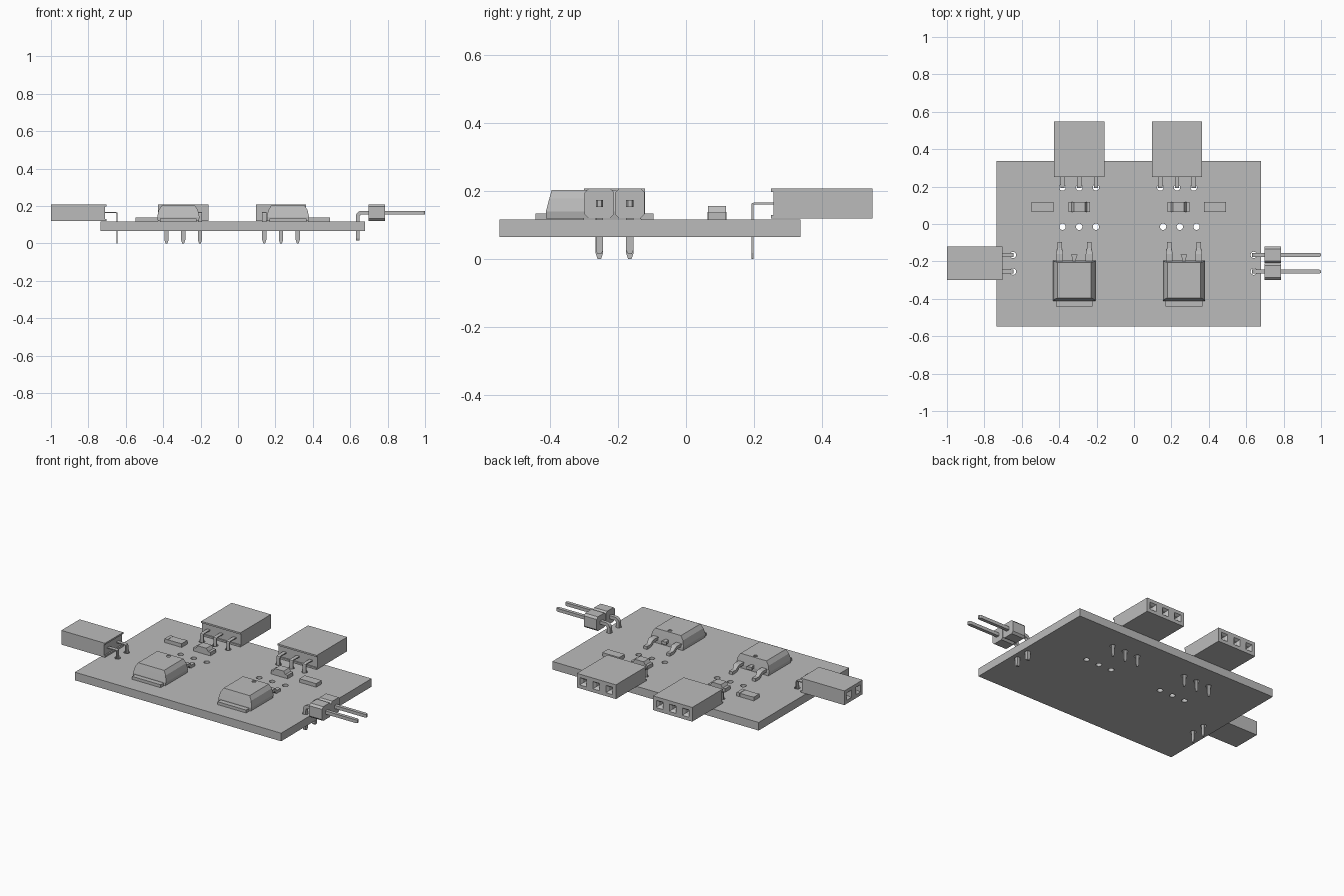
import bpy, bmesh, math
from mathutils import Matrix, Vector

cube = bpy.data.objects.get("Cube")
if cube:
    bpy.data.objects.remove(cube)

grey = bpy.data.materials.new("plain_grey")
grey.use_nodes = True
grey.diffuse_color = (0.5, 0.5, 0.5, 1)
grey.node_tree.nodes["Principled BSDF"].inputs["Base Color"].default_value = (0.5, 0.5, 0.5, 1)

TOP, BASE = 0.116, 0.066      # board surfaces
PIN_Z = 0.164                 # height of horizontal pins
PITCH = 0.0895


def add_loft(bm, rings):
    """Skin a list of point rings and cap both ends."""
    loops = [[bm.verts.new(p) for p in ring] for ring in rings]
    n = len(loops[0])
    for a, b in zip(loops, loops[1:]):
        for i in range(n):
            j = (i + 1) % n
            bm.faces.new((a[i], a[j], b[j], b[i]))
    bm.faces.new(loops[0][::-1])
    bm.faces.new(loops[-1])


def rect(x0, x1, y0, y1, z):
    return [(x0, y0, z), (x1, y0, z), (x1, y1, z), (x0, y1, z)]


def add_box(bm, x0, x1, y0, y1, z0, z1):
    add_loft(bm, [rect(x0, x1, y0, y1, z0), rect(x0, x1, y0, y1, z1)])


def add_strip(bm, path, v, widths, thick):
    """Sweep a flat strip along a path of (u, z) points."""
    pts = [Vector(p) for p in path]
    rings = []
    for i, p in enumerate(pts):
        a = (p - pts[i - 1]).normalized() if i else None
        b = (pts[i + 1] - p).normalized() if i < len(pts) - 1 else None
        a, b = a or b, b or a
        t = (a + b).normalized()
        n = Vector((-t.y, t.x)) * thick / 2 / max(t.dot(a), 0.5)
        w = widths[i] / 2
        rings.append([(p.x + s * n.x, v + q * w, p.y + s * n.y)
                      for s, q in ((-1, -1), (1, -1), (1, 1), (-1, 1))])
    add_loft(bm, rings)


def finish(bm, name, matrix=Matrix()):
    bmesh.ops.recalc_face_normals(bm, faces=bm.faces)
    bm.transform(matrix)
    me = bpy.data.meshes.new(name)
    bm.to_mesh(me)
    bm.free()
    me.materials.append(grey)
    ob = bpy.data.objects.new(name, me)
    bpy.context.collection.objects.link(ob)
    return ob


def cut(ob, cutter):
    cutter.hide_render = True
    bpy.ops.object.select_all(action="DESELECT")
    bpy.context.view_layer.objects.active = ob
    ob.select_set(True)
    mod = ob.modifiers.new("cut", "BOOLEAN")
    mod.object, mod.solver = cutter, "EXACT"
    bpy.ops.object.modifier_apply(modifier="cut")
    bpy.data.objects.remove(cutter)


def place(x, y, angle):
    return Matrix.Translation((x, y, 0)) @ Matrix.Rotation(math.radians(angle), 4, "Z")


holes = []


def pin_offsets(count):
    return [(i - (count - 1) / 2) * PITCH for i in range(count)]


def socket(name, x, y, angle, count):
    """Right-angle socket; local +x is the mating direction."""
    m = place(x, y, angle)
    half = count * PITCH / 2
    bm = bmesh.new()
    add_box(bm, 0.055, 0.354, -half, half, 0.12, 0.208)
    body = finish(bm, name + "_housing", m)
    # funnel openings and the slot along the pin side
    bm = bmesh.new()
    add_box(bm, 0.04, 0.063, -half - 0.01, half + 0.01, 0.13, 0.198)
    for v in pin_offsets(count):
        rings = []
        for u, h in ((0.15, 0.013), (0.34, 0.013), (0.3545, 0.023)):
            rings.append([(u, v + a * h, PIN_Z + b * h)
                          for a, b in ((-1, -1), (1, -1), (1, 1), (-1, 1))])
        add_loft(bm, rings)
    cut(body, finish(bm, name + "_cutter", m))
    # flat bent pins with pointed tails
    bm = bmesh.new()
    path = [(0.07, PIN_Z), (0.006, PIN_Z), (0.001, PIN_Z - 0.002),
            (0, PIN_Z - 0.007), (0, 0.018), (0, 0)]
    for v in pin_offsets(count):
        add_strip(bm, path, v, [0.022] * 5 + [0.01], 0.006)
        holes.append(m @ Vector((0, v, 0)))
    finish(bm, name + "_pins", m)


socket("rear_right_socket", -0.293, 0.195, 90, 3)
socket("rear_left_socket", 0.23, 0.195, 90, 3)
socket("side_socket", -0.647, -0.21, 180, 2)

# right-angle pin header
m = place(0.64, -0.21, 0)
blocks, pins = bmesh.new(), bmesh.new()
bend = [(0.022 - 0.022 * math.sin(a), PIN_Z - 0.022 + 0.022 * math.cos(a))
        for a in (math.radians(d) for d in range(0, 91, 18))]
path = [(0.36, PIN_Z), (0.352, PIN_Z)] + bend + [(0, 0.026), (0, 0.016)]
for v in pin_offsets(2):
    h, c = PITCH / 2 - 0.001, 0.012
    k = h - c
    octagon = [(h, -k), (h, k), (k, h), (-k, h), (-h, k), (-h, -k), (-k, -h), (k, -h)]
    add_loft(blocks, [[(u, v + a, PIN_Z + b) for a, b in octagon] for u in (0.057, 0.145)])
    add_strip(pins, path, v, [0.012] + [0.021] * (len(path) - 2) + [0.012], 0.02)
    holes.append(m @ Vector((0, v, 0)))
finish(blocks, "header_blocks", m)
finish(pins, "header_pins", m)


def transistor(name, x):
    """Surface-mount power package with rear gull-wing legs and a front tab."""
    m = place(x, 0, 0)
    bm = bmesh.new()
    w, y0, y1 = 0.113, -0.412, -0.195
    rings = []
    for z, dx, dy in ((0.119, 0.004, 0), (0.14, 0, 0), (0.178, 0.008, 0.01), (0.203, 0.024, 0.017)):
        rings.append(rect(-w + dx, w - dx, y0 + dy, y1 - dy * 0.6, z))
    add_loft(bm, rings)
    body = finish(bm, name + "_body", m)
    bm = bmesh.new()
    bmesh.ops.create_cone(bm, cap_ends=True, segments=20, radius1=0.012, radius2=0.012, depth=0.01,
                          matrix=Matrix.Translation((0, -0.225, 0.203)))
    cut(body, finish(bm, name + "_dimple_cutter", m))
    bm = bmesh.new()
    add_loft(bm, [rect(-0.098, 0.098, -0.442, -0.3, TOP), rect(-0.098, 0.098, -0.442, -0.3, 0.134)])
    finish(bm, name + "_tab", m)
    # legs run along local x, turned to face the back
    legs = bmesh.new()
    path = [(-0.01, 0.149), (0.034, 0.149), (0.042, 0.147), (0.058, 0.129), (0.066, 0.126), (0.1, 0.126)]
    for v in (-0.079, 0.079):
        add_strip(legs, path, v, [0.036, 0.036, 0.034, 0.024, 0.024, 0.024], 0.018)
    add_strip(legs, [(-0.01, 0.149), (0.01, 0.149), (0.032, 0.149)], 0, [0.02, 0.02, 0.036], 0.018)
    finish(legs, name + "_legs", place(x, -0.195, 90))


transistor("right_transistor", -0.319)
transistor("left_transistor", 0.267)


def chip(name, x, tall, caps):
    """Small two-terminal chip, optionally with a raised top."""
    m = place(x, 0.091, 0)
    bm = bmesh.new()
    add_box(bm, -0.058, 0.058, -0.027, 0.027, TOP, 0.138)
    finish(bm, name + "_body", m)
    if tall:
        bm = bmesh.new()
        add_loft(bm, [rect(-0.042, 0.042, -0.027, 0.027, 0.137), rect(-0.03, 0.03, -0.027, 0.027, 0.156)])
        finish(bm, name + "_raised_top", m)
    if caps:
        bm = bmesh.new()
        for s in (-1, 1):
            a, b = sorted((s * 0.038, s * 0.0585))
            add_box(bm, a, b, -0.0275, 0.0275, TOP, 0.1395)
        finish(bm, name + "_end_caps", m)


chip("right_resistor", -0.489, False, True)
chip("right_diode", -0.292, True, False)
chip("left_diode", 0.238, True, False)
chip("left_resistor", 0.433, False, False)

# board drilled for the pins and two rows of spare holes
for x in (-0.293, 0.245):
    holes += [Vector((x + d, -0.015, 0)) for d in pin_offsets(3)]
bm = bmesh.new()
add_box(bm, -0.734, 0.68, -0.549, 0.337, BASE, TOP)
board = finish(bm, "circuit_board")
bm = bmesh.new()
for p in holes:
    bmesh.ops.create_cone(bm, cap_ends=True, segments=24, radius1=0.017, radius2=0.017, depth=0.1,
                          matrix=Matrix.Translation((p.x, p.y, (BASE + TOP) / 2)))
cut(board, finish(bm, "drill_cutter"))
bpy.ops.object.shade_smooth_by_angle(angle=math.radians(30))
